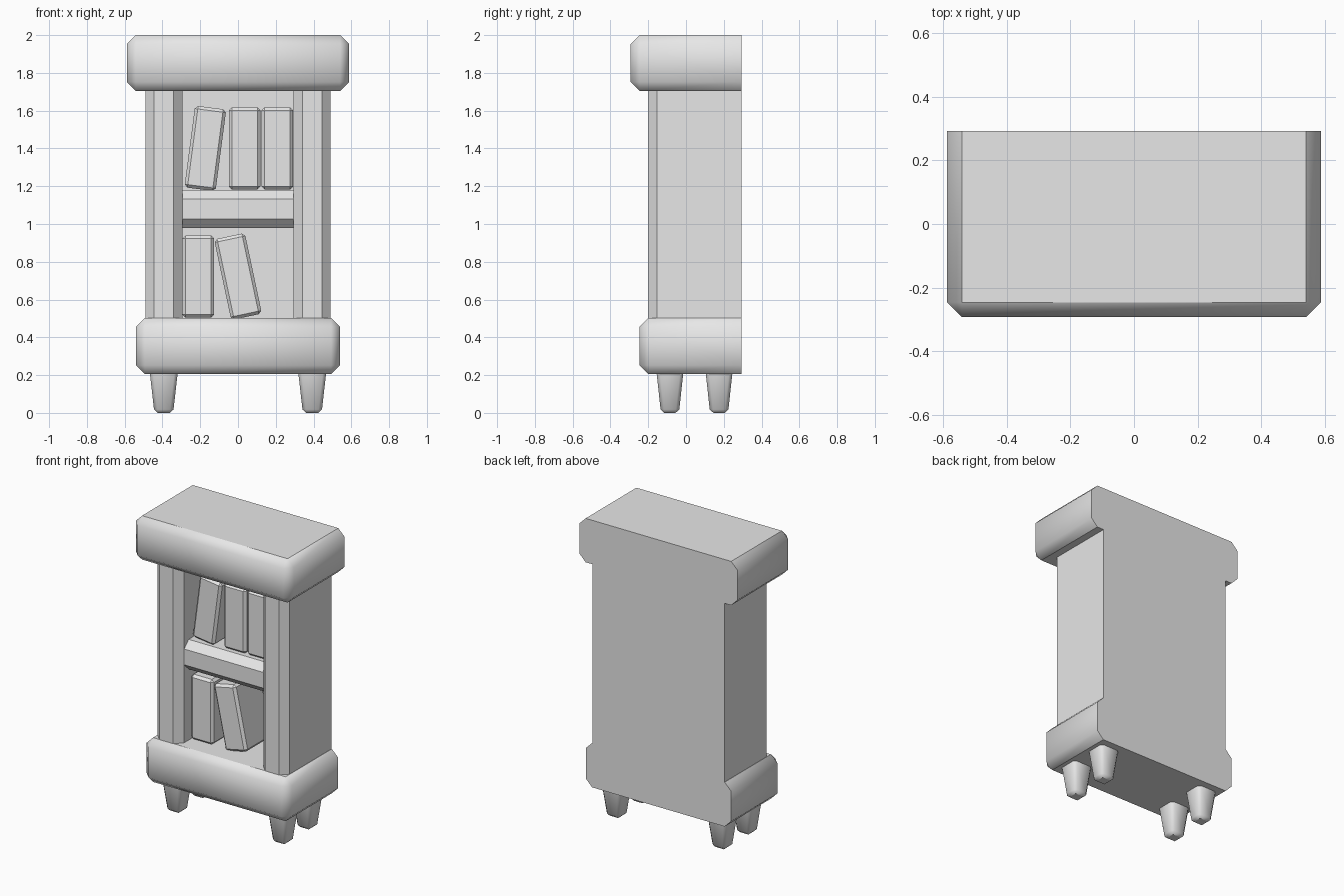
import bpy, bmesh, math
from mathutils import Vector

cube = bpy.data.objects.get("Cube")
if cube:
    bpy.data.objects.remove(cube, do_unlink=True)

# Single grey finish
grey = bpy.data.materials.new("plain_grey")
grey.use_nodes = True
colour = (0.8, 0.8, 0.8, 1)
grey.diffuse_color = colour
grey.node_tree.nodes["Principled BSDF"].inputs["Base Color"].default_value = colour


def block(name, lo, hi, bevel=0.0, rule=None, taper=1.0, tilt=0.0, soft=False):
    """Box from lo to hi; bevels the edges chosen by rule(direction, midpoint)."""
    lo, hi = Vector(lo), Vector(hi)
    mid, size = (lo + hi) / 2, hi - lo
    bm = bmesh.new()
    bmesh.ops.create_cube(bm, size=1)
    chosen = []
    for e in bm.edges:
        a, b = e.verts
        axis = max(range(3), key=lambda i: abs(a.co[i] - b.co[i]))
        if rule is None or rule(axis, (a.co + b.co) / 2):
            chosen.append(e)
    for v in bm.verts:
        k = taper if v.co.z < 0 else 1
        v.co = Vector((v.co.x * size.x * k, v.co.y * size.y * k, v.co.z * size.z))
    if bevel:
        bmesh.ops.bevel(bm, geom=chosen, offset=bevel, segments=1,
                        profile=0.5, affect='EDGES')
    bm.normal_update()
    # Soft blocks blend over the chamfers but keep top, bottom and back crisp
    for f in bm.faces:
        f.smooth = soft
    for f in bm.faces:
        if abs(f.normal.z) > 0.95 or (f.normal.y > 0.95 and taper == 1):
            for e in f.edges:
                e.smooth = False
    mesh = bpy.data.meshes.new(name)
    bm.to_mesh(mesh)
    bm.free()
    mesh.materials.append(grey)
    obj = bpy.data.objects.new(name, mesh)
    obj.location = mid
    obj.rotation_euler.y = math.radians(tilt)
    bpy.context.collection.objects.link(obj)
    return obj


BACK, CHAMFER = 0.293, 0.047


def not_back(axis, m):
    return axis == 1 or m.y < -0.1


def front_upright(axis, m):
    return axis == 2 and m.y < 0


def front_level(axis, m):
    return axis == 0 and m.y < 0


# Heavy cushioned top and base
block("top_slab", (-0.588, -0.293, 1.705), (0.588, BACK, 2.0), CHAMFER, not_back, soft=True)
block("base_slab", (-0.54, -0.245, 0.205), (0.54, BACK, 0.503), CHAMFER, not_back, soft=True)

# Side walls, back panel and middle shelf
for side, x in (("left", 0.393), ("right", -0.393)):
    block(side + "_wall", (x - 0.098, -0.2, 0.503), (x + 0.098, BACK, 1.705),
          CHAMFER, front_upright)
block("back_panel", (-0.295, 0.2, 0.503), (0.295, BACK, 1.705))
block("shelf", (-0.295, -0.15, 0.98), (0.295, 0.2, 1.18), CHAMFER, front_level)

# Tapered feet
for side, x in (("left", 0.393), ("right", -0.393)):
    for end, y in (("front", -0.085), ("back", 0.175)):
        block(f"{end}_{side}_foot", (x - 0.073, y - 0.07, 0.0), (x + 0.073, y + 0.07, 0.205),
              0.018, lambda axis, m: axis == 2 or m.z < 0, taper=0.68, soft=True)

# Books: centre x, centre z, lean in degrees
books = [(-0.173, 1.40, 7.5), (0.035, 1.40, 0), (0.208, 1.40, 0),
         (-0.21, 0.722, 0), (0.0, 0.722, -12)]
for i, (x, z, lean) in enumerate(books):
    block(f"book_{i + 1}", (x - 0.083, -0.09, z - 0.218), (x + 0.083, 0.19, z + 0.218),
          0.016, tilt=lean)
